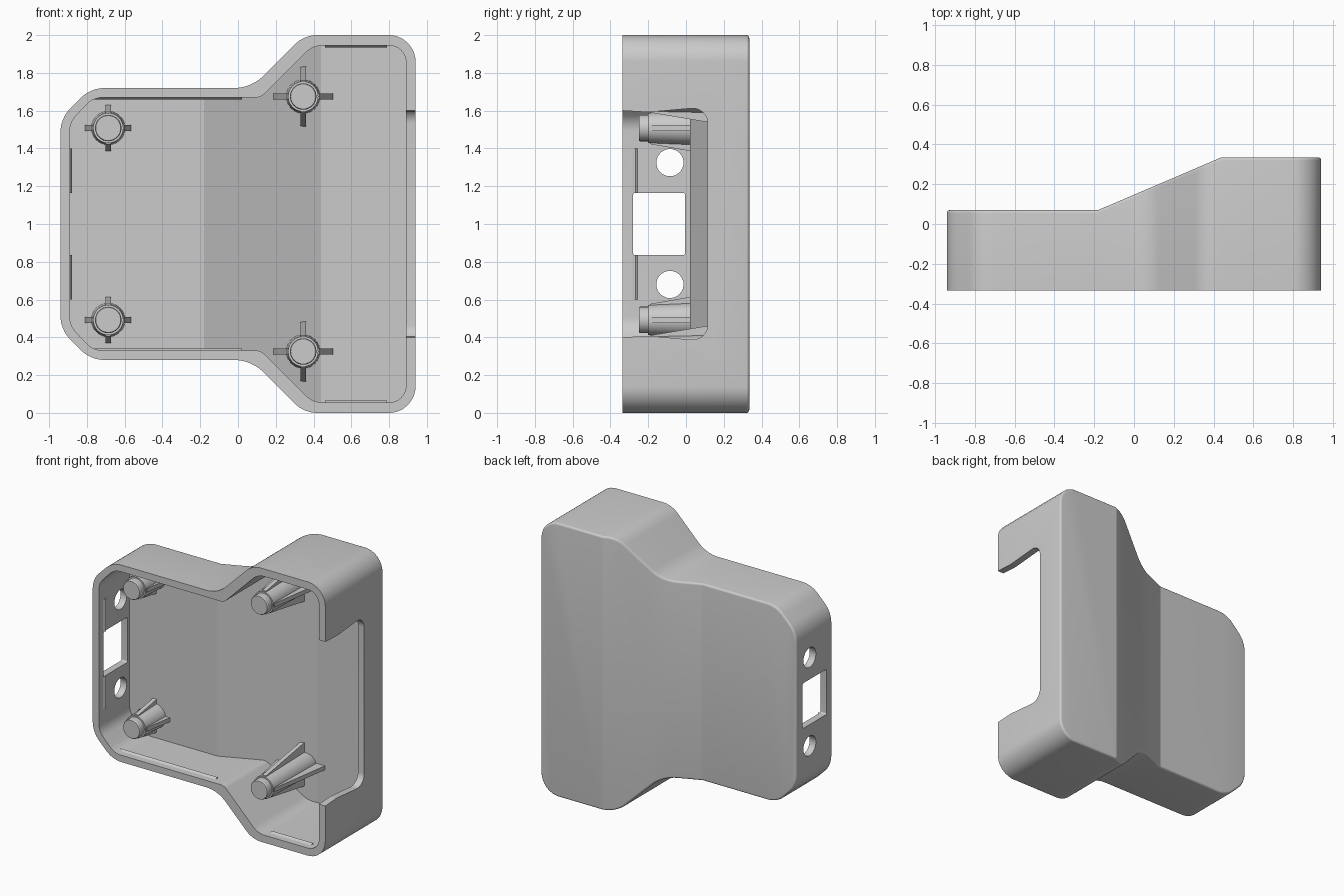
import bpy, bmesh, math
from mathutils import Vector, Matrix

old = bpy.data.objects.get("Cube")
if old:
    bpy.data.objects.remove(old, do_unlink=True)

mat = bpy.data.materials.new("plain grey")
mat.use_nodes = True
GREY = (0.6, 0.6, 0.6, 1)
mat.diffuse_color = GREY
mat.node_tree.nodes["Principled BSDF"].inputs["Base Color"].default_value = GREY

FRONT, LOW, HIGH = -0.335, 0.07, 0.335
RAMP_A, RAMP_B = -0.18, 0.44
WALL = 0.05


def back(x):
    """Depth of the stepped back surface at x."""
    t = min(max((x - RAMP_A) / (RAMP_B - RAMP_A), 0), 1)
    return LOW + t * (HIGH - LOW)


def rounded(corners, steps=8):
    """Polygon with an arc at each (u, v, radius) corner."""
    pts = []
    for i, (u, v, r) in enumerate(corners):
        p = Vector((u, v))
        a = (Vector(corners[i - 1][:2]) - p).normalized()
        b = (Vector(corners[(i + 1) % len(corners)][:2]) - p).normalized()
        if r == 0:
            pts.append(p)
            continue
        half = a.angle(b) / 2
        c = p + (a + b).normalized() * r / math.sin(half)
        d = r / math.tan(half)
        s, e = p + a * d - c, p + b * d - c
        pts += [c + s.lerp(e, k / steps).normalized() * r for k in range(steps + 1)]
    return pts


def mirrored(corners):
    return corners + [(u, 2 - v, r) for u, v, r in reversed(corners)]


def finish(name, bm, smooth=True):
    bmesh.ops.recalc_face_normals(bm, faces=bm.faces)
    me = bpy.data.meshes.new(name)
    bm.to_mesh(me)
    bm.free()
    ob = bpy.data.objects.new(name, me)
    bpy.context.collection.objects.link(ob)
    me.materials.append(mat)
    if smooth:
        shade(ob)
    return ob


def shade(ob):
    bpy.ops.object.select_all(action='DESELECT')
    ob.select_set(True)
    bpy.context.view_layer.objects.active = ob
    bpy.ops.object.shade_smooth_by_angle(angle=math.radians(20))


def prism(points, depth):
    """Extrude a closed 3D polygon along a vector."""
    bm = bmesh.new()
    face = bm.faces.new([bm.verts.new(p) for p in points])
    new = bmesh.ops.extrude_face_region(bm, geom=[face])["geom"]
    bmesh.ops.translate(bm, verts=[g for g in new if isinstance(g, bmesh.types.BMVert)], vec=depth)
    return bm


def stepped_body(name, corners, front, inset, radius):
    """Outline prism whose back follows the ramp, with a rounded back rim."""
    bm = prism([(p.x, front, p.y) for p in rounded(mirrored(corners))], (0, 2, 0))
    for x in (RAMP_A, RAMP_B):
        bmesh.ops.bisect_plane(bm, geom=bm.verts[:] + bm.edges[:] + bm.faces[:],
                               plane_co=(x, 0, 0), plane_no=(1, 0, 0))
    rear = [f for f in bm.faces if all(v.co.y > 1 for v in f.verts)]

    def settle(drop):
        for v in {v for f in rear for v in f.verts}:
            v.co.y = back(v.co.x) - inset - drop

    settle(radius)
    steps = 5 if radius else 0
    for k in range(1, steps + 1):
        a, b = ((k - 1) / steps * math.pi / 2, k / steps * math.pi / 2)
        bmesh.ops.inset_region(bm, faces=rear, use_boundary=True, use_even_offset=True,
                               thickness=radius * (math.cos(a) - math.cos(b)), depth=0)
        settle(radius * (1 - math.sin(b)))
    return finish(name, bm, False)


def cut(ob, cutter):
    cutter.hide_render = True
    mod = ob.modifiers.new("cut", 'BOOLEAN')
    mod.operation, mod.solver, mod.object = 'DIFFERENCE', 'EXACT', cutter
    bpy.context.view_layer.objects.active = ob
    bpy.ops.object.modifier_apply(modifier=mod.name)
    bpy.data.objects.remove(cutter, do_unlink=True)


# Hollow housing
shell = stepped_body("housing", [(-0.94, 1.56, .18), (-0.78, 1.72, .18), (0.07, 1.72, .22),
                                 (0.35, 2.0, .17), (0.94, 2.0, .14)], FRONT, 0, 0.015)
cut(shell, stepped_body("cavity", [(-0.89, 1.54, .12), (-0.765, 1.67, .12), (0.12, 1.67, .06),
                                   (0.395, 1.945, .13), (0.89, 1.945, .09)], -0.5, WALL, 0))

# Wide opening in the tall side wall
gap = [(-0.5, 1.6, 0), (FRONT, 1.6, 0), (-0.2, 1.592, .3), (0.115, 1.62, .08)]
cut(shell, finish("side_opening", prism([(0.8, p.x, p.y) for p in rounded(mirrored(gap))],
                                        (0.3, 0, 0)), False))

# Port and round holes in the low side wall
port = mirrored([(-0.28, 1.165, .012), (-0.005, 1.165, .012)])
cut(shell, finish("port", prism([(-1.1, p.x, p.y) for p in rounded(port)], (0.3, 0, 0)), False))
for z in (0.68, 1.325):
    bm = bmesh.new()
    bmesh.ops.create_cone(bm, cap_ends=True, segments=32, radius1=.072, radius2=.072, depth=.3,
                          matrix=Matrix.Translation((-0.95, -0.085, z)) @ Matrix.Rotation(math.pi / 2, 4, 'Y'))
    cut(shell, finish("round_hole", bm, False))
shade(shell)


# Wedge-shaped snap ridges inside the rim
def ridge(name, start, end, inward):
    start, end, inward = (Vector((v[0], 0, v[1])) for v in (start, end, inward))
    loop = [start - inward * 0.005 + Vector((0, -0.295, 0)),
            start + inward * 0.01 + Vector((0, -0.268, 0)),
            start - inward * 0.005 + Vector((0, -0.25, 0))]
    finish(name, prism(loop, end - start), False)


for side, s in (("upper", 1), ("lower", -1)):
    ridge(side + "_long_ridge", (-0.76, 1 + s * .67), (0.02, 1 + s * .67), (0, -s))
    ridge(side + "_short_ridge", (0.46, 1 + s * .945), (0.79, 1 + s * .945), (0, -s))
    ridge(side + "_side_ridge", (-0.89, 1 + s * .165), (-0.89, 1 + s * .4), (1, 0))


# Screw posts: tapered body, pin tip and four ribs
def floor(x):
    return back(x) - WALL + 0.02


def post(name, x, z):
    bm = bmesh.new()
    rings = [(-0.25, .066), (-0.243, .07), (-0.2, .07), (-0.2, .08), (None, .09)]
    n, prev = 32, None
    for y, r in rings:
        ring = []
        for k in range(n):
            a = k * math.tau / n
            px = x + r * math.cos(a)
            ring.append(bm.verts.new((px, floor(px) if y is None else y, z + r * math.sin(a))))
        if prev:
            for k in range(n):
                bm.faces.new((prev[k], prev[k - 1], ring[k - 1], ring[k]))
        else:
            bm.faces.new(ring)
        prev = ring
    bm.faces.new(prev)
    finish(name + "_post", bm)
    reach = 0.09 + 0.16 * (back(x) - WALL + 0.2)
    for i, d in enumerate(((1, 0), (0, 1), (-1, 0), (0, -1))):
        def at(r, y=None):
            px = x + d[0] * r
            return Vector((px, floor(px) if y is None else y, z + d[1] * r))
        across = Vector((-d[1], 0, d[0])) * 0.03
        loop = [at(.05, -0.19), at(.085, -0.19), at(reach), at(.05)]
        finish(f"{name}_rib_{i + 1}", prism([p - across / 2 for p in loop], across), False)


for side, s in (("upper", 1), ("lower", -1)):
    post(side + "_low_side", -0.687, 1 + s * 0.508)
    post(side + "_tall_side", 0.345, 1 + s * 0.675)
